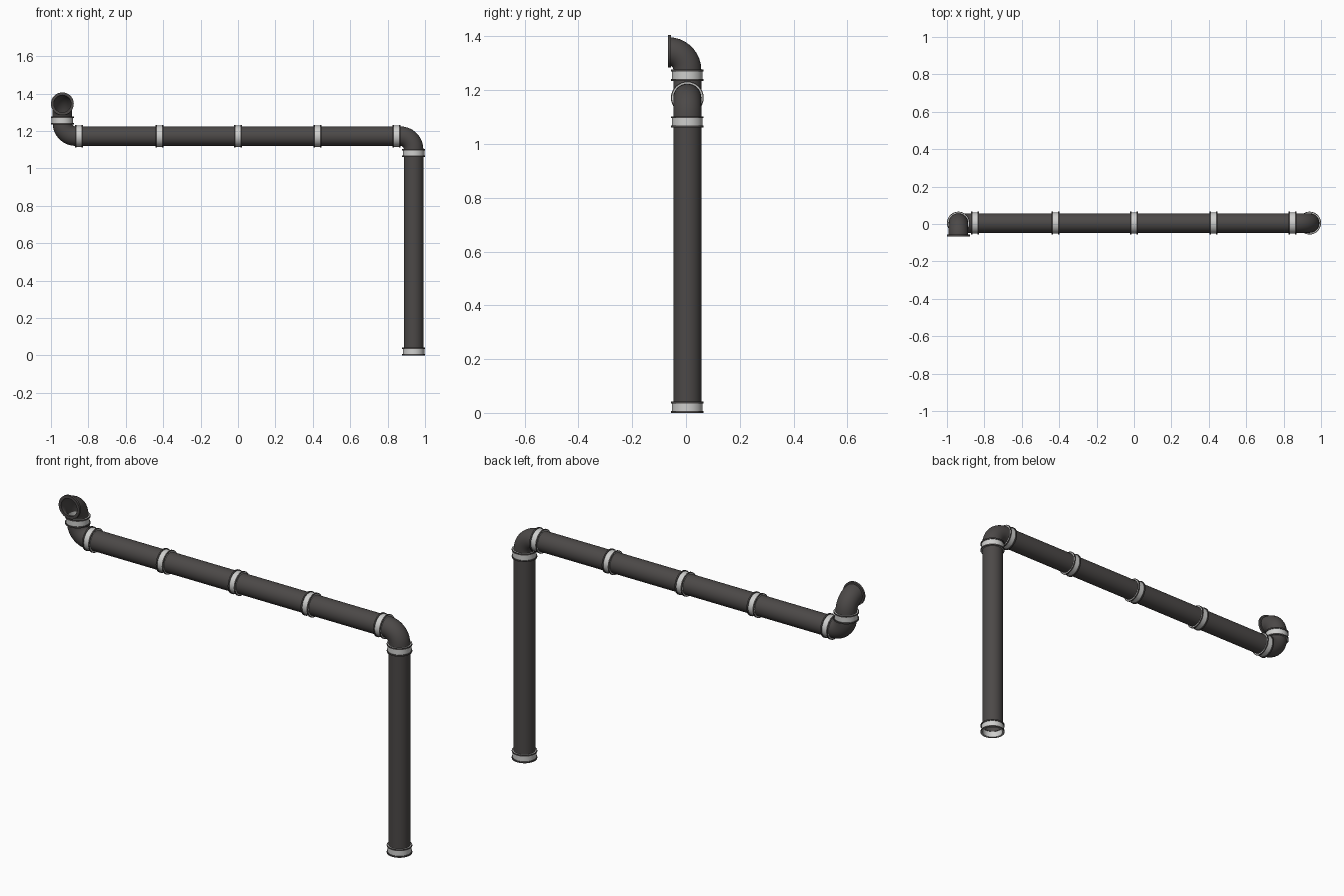
import bpy, bmesh, math
from mathutils import Vector

cube = bpy.data.objects.get("Cube")
if cube:
    bpy.data.objects.remove(cube, do_unlink=True)


def material(name, colour):
    mat = bpy.data.materials.new(name)
    mat.use_nodes = True
    mat.diffuse_color = colour
    node = mat.node_tree.nodes["Principled BSDF"]
    node.inputs["Base Color"].default_value = colour
    node.inputs["Roughness"].default_value = 0.6
    return mat


DARK = material("dark iron", (0.072, 0.066, 0.064, 1))
SILVER = material("silver band", (0.62, 0.62, 0.61, 1))

X, Y, Z = Vector((1, 0, 0)), Vector((0, 1, 0)), Vector((0, 0, 1))
SIDES = 32
PIPE, BORE = 0.052, 0.047      # pipe radii
BAND, FLANGE = 0.057, 0.061    # collar radii
WIDTH, LIP = 0.042, 0.007      # collar length and flange thickness
DEPTH = 0.005                  # y of the pipe run
REACH, RUN = 0.939, 1.172      # x of the uprights, z of the horizontal run
BEND = 0.07


def sweep(name, rings, silver=()):
    """Closed loop of rings (centre, direction, radius); silver lists strips."""
    bm = bmesh.new()
    loops = []
    for centre, direction, radius in rings:
        turn = Z.rotation_difference(direction)
        loop = []
        for i in range(SIDES):
            a = math.tau * i / SIDES
            spoke = Vector((math.cos(a), math.sin(a), 0)) * radius
            loop.append(bm.verts.new(centre + turn @ spoke))
        loops.append(loop)
    for k, low in enumerate(loops):
        high = loops[(k + 1) % len(loops)]
        for i in range(SIDES):
            j = (i + 1) % SIDES
            face = bm.faces.new((low[i], low[j], high[j], high[i]))
            face.material_index = int(k in silver)
    bmesh.ops.recalc_face_normals(bm, faces=bm.faces)
    mesh = bpy.data.meshes.new(name)
    bm.to_mesh(mesh)
    bm.free()
    mesh.materials.append(DARK)
    if silver:
        mesh.materials.append(SILVER)
    obj = bpy.data.objects.new(name, mesh)
    bpy.context.collection.objects.link(obj)
    bpy.ops.object.select_all(action="DESELECT")
    obj.select_set(True)
    bpy.context.view_layer.objects.active = obj
    bpy.ops.object.shade_smooth_by_angle(angle=math.radians(35))


def tube(name, path, outer=PIPE, inner=BORE):
    """Hollow tube along a path of (centre, direction)."""
    sweep(name, [(c, d, outer) for c, d in path]
          + [(c, d, inner) for c, d in reversed(path)])


def elbow(name, start, d0, d1, radius=BEND, steps=9):
    path = []
    for i in range(steps + 1):
        t = math.pi / 2 * i / steps
        centre = start + radius * (math.sin(t) * d0 + (1 - math.cos(t)) * d1)
        path.append((centre, math.cos(t) * d0 + math.sin(t) * d1))
    tube(name, path)


def collar(name, middle, axis):
    """Silver band between two dark flanges."""
    h = WIDTH / 2
    profile = [(-h, 0.05), (-h, BAND), (-h, FLANGE), (LIP - h, FLANGE), (LIP - h, BAND),
               (h - LIP, BAND), (h - LIP, FLANGE), (h, FLANGE), (h, BAND), (h, 0.05)]
    sweep(name, [(middle + axis * s, axis, r) for s, r in profile], silver=(0, 4, 8, 9))


def at(x, z):
    return Vector((x, DEPTH, z))


# Horizontal run: four pipes with five collars
joints = [-0.85, -0.42, 0.0, 0.425, 0.848]
for n, x in enumerate(joints):
    collar(f"run_collar_{n + 1}", at(x, RUN), X)
for n, (a, b) in enumerate(zip(joints, joints[1:])):
    tube(f"run_pipe_{n + 1}", [(at(a + 0.008, RUN), X), (at(b - 0.008, RUN), X)])

# Downpipe
tube("downpipe", [(at(REACH, 0.032), Z), (at(REACH, 1.075), Z)])
collar("foot_collar", at(REACH, WIDTH / 2), Z)
collar("downpipe_collar", at(REACH, 1.082), Z)

# Elbow joining the run to the downpipe
elbow("left_elbow", at(REACH, RUN - BEND), Z, -X)

# Elbow turning up at the other end, with its collar
elbow("right_elbow", at(BEND - REACH, RUN), -X, Z)
collar("outlet_collar", at(-REACH, 1.256), Z)

# Forward-facing open outlet
elbow("outlet_elbow", at(-REACH, 1.275), Z, -Y)
lip = at(-REACH, 1.275 + BEND)
tube("outlet_lip", [(Vector((lip.x, y, lip.z)), -Y) for y in (-0.055, -0.067)],
     FLANGE, BORE - 0.001)
